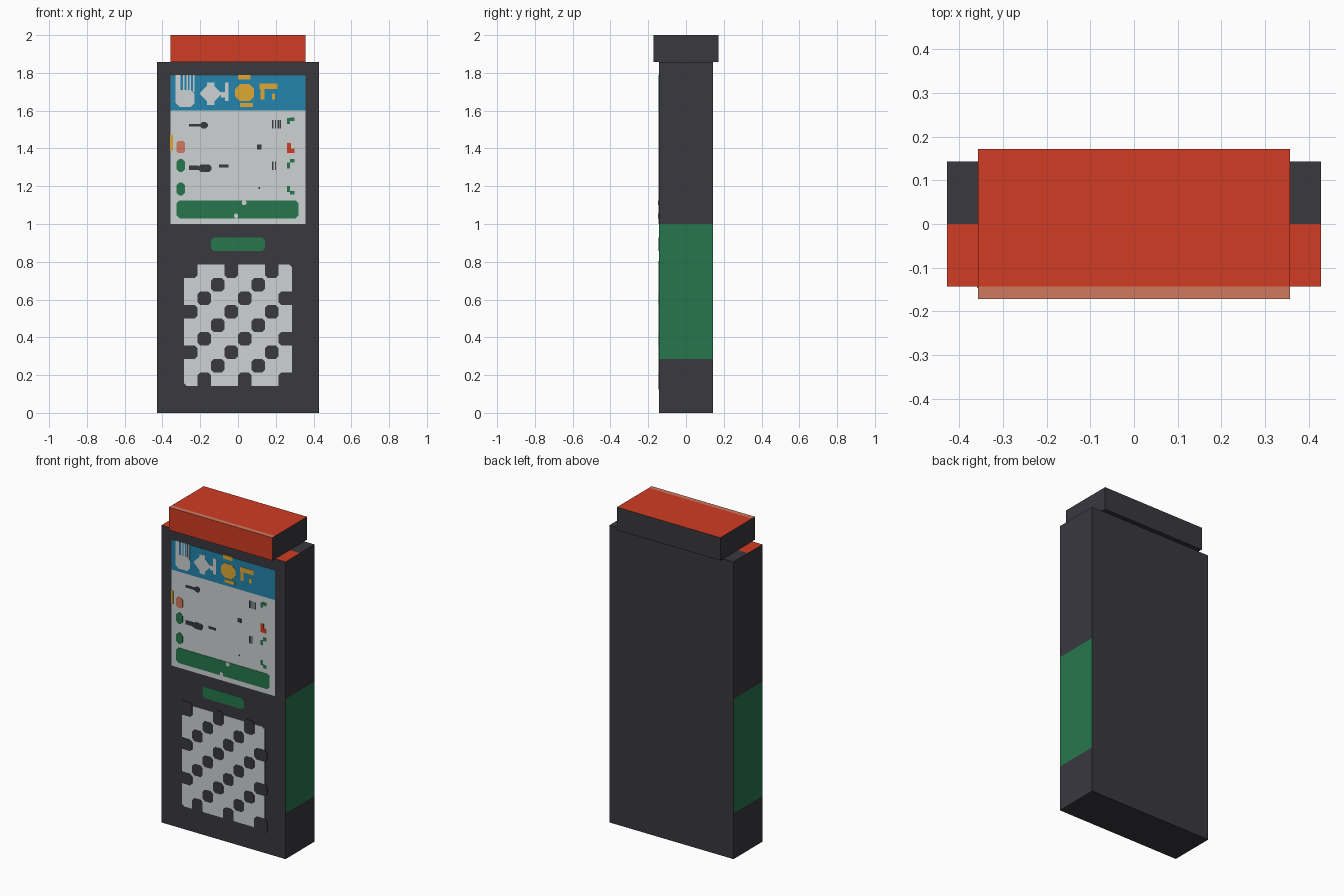
import bpy
import bmesh
from mathutils import Vector

cube = bpy.data.objects.get("Cube")
if cube:
    bpy.data.objects.remove(cube, do_unlink=True)

U = 1 / 14            # the design sits on a grid of this size
FRONT = -2 * U        # front surface of the body


def material(name, hex_colour):
    channels = [int(hex_colour[i:i + 2], 16) / 255 for i in (0, 2, 4)]
    linear = [((c + 0.055) / 1.055) ** 2.4 for c in channels] + [1]
    mat = bpy.data.materials.new(name)
    mat.diffuse_color = linear
    mat.use_nodes = True
    node = next(n for n in mat.node_tree.nodes if n.type == 'BSDF_PRINCIPLED')
    node.inputs["Base Color"].default_value = linear
    return mat


CHARCOAL = material("charcoal", "39383F")
RED = material("red", "D03C23")
SALMON = material("salmon", "D07860")
WHITE = material("pale grey", "CDD2D2")
BLUE = material("blue", "2384AD")
GREEN = material("green", "26774D")
ORANGE = material("orange", "DFA832")


def finish(name, bm, mats):
    bmesh.ops.recalc_face_normals(bm, faces=bm.faces)
    mesh = bpy.data.meshes.new(name)
    bm.to_mesh(mesh)
    bm.free()
    for mat in mats:
        mesh.materials.append(mat)
    obj = bpy.data.objects.new(name, mesh)
    bpy.context.collection.objects.link(obj)
    return obj


def block(name, half_x, half_y, bottom, top, cuts, mats, rule):
    """Box cut by planes (point, normal), coloured by rule(centre, normal)."""
    bm = bmesh.new()
    bmesh.ops.create_cube(bm, size=1)
    for v in bm.verts:
        v.co = Vector((v.co.x * 2 * half_x, v.co.y * 2 * half_y,
                       bottom + (v.co.z + 0.5) * (top - bottom)))
    for point, normal in cuts:
        bmesh.ops.bisect_plane(bm, geom=bm.verts[:] + bm.edges[:] + bm.faces[:],
                               plane_co=point, plane_no=normal)
    bmesh.ops.recalc_face_normals(bm, faces=bm.faces)
    for f in bm.faces:
        f.material_index = rule(f.calc_center_median(), f.normal)
    return finish(name, bm, mats)


def plates(name, mat, layer, shapes, corner=0.0):
    """Thin front plates; each shape is left, right, bottom, top."""
    bm = bmesh.new()
    depth = 0.002 * layer
    for x0, x1, z0, z1 in shapes:
        c = corner
        if c:
            outline = [(x0 + c, z0), (x1 - c, z0), (x1, z0 + c), (x1, z1 - c),
                       (x1 - c, z1), (x0 + c, z1), (x0, z1 - c), (x0, z0 + c)]
        else:
            outline = [(x0, z0), (x1, z0), (x1, z1), (x0, z1)]
        face = bm.faces.new([bm.verts.new((x, FRONT, z)) for x, z in outline])
        moved = bmesh.ops.extrude_face_region(bm, geom=[face])["geom"]
        for v in moved:
            if isinstance(v, bmesh.types.BMVert):
                v.co.y -= depth
    return finish(name, bm, [mat])


# Body: green side bands, red front half of the top
UP = Vector((0, 0, 1))
BACK = Vector((0, 1, 0))


def body_rule(c, n):
    if abs(n.x) > 0.9 and 4 * U < c.z < 14 * U:
        return 1
    return 2 if n.z > 0.9 and c.y < 0 else 0


block("body", 6 * U, 2 * U, 0, 26 * U,
      [(UP * 4 * U, UP), (UP * 14 * U, UP), (Vector(), BACK)],
      [CHARCOAL, GREEN, RED], body_rule)


# Cap: red front and top, salmon strip along the front of the top
def cap_rule(c, n):
    if n.z > 0.9:
        return 2 if c.y < FRONT else 1
    return 1 if n.y < -0.9 else 0


block("cap", 5 * U, 2.4 * U, 26 * U, 28 * U, [(BACK * FRONT, BACK)],
      [CHARCOAL, RED, SALMON], cap_rule)

# Screen
plates("screen", WHITE, 1, [(-5 * U, 5 * U, 14 * U, 22.4 * U)])
plates("screen_header", BLUE, 1, [(-5 * U, 5 * U, 22.4 * U, 25 * U)])

# Header icons
plates("hand_icon_palm", WHITE, 2, [(-0.33, -0.23, 1.62, 1.71)], 0.02)
plates("hand_icon_fingers", WHITE, 2,
       [(-0.33, -0.305, 1.66, 1.79)]
       + [(x, x + 0.008, 1.7, 1.79) for x in (-0.29, -0.273, -0.256, -0.239)])
plates("fish_icon_body", WHITE, 2, [(-0.2, -0.09, 1.65, 1.73)], 0.035)
plates("fish_icon_fins", WHITE, 2,
       [(-0.165, -0.125, 1.63, 1.75), (-0.09, -0.07, 1.67, 1.7),
        (-0.07, -0.05, 1.65, 1.75)])
plates("figure_icon_body", ORANGE, 2, [(-0.015, 0.085, 1.65, 1.74)], 0.025)
plates("figure_icon_bars", ORANGE, 2,
       [(0, 0.065, 1.765, 1.79), (0.01, 0.08, 1.62, 1.64)])
plates("tap_icon", ORANGE, 2,
       [(0.115, 0.21, 1.715, 1.745), (0.12, 0.14, 1.66, 1.715),
        (0.18, 0.195, 1.66, 1.69)])

# Screen rows: badges on the left, dark text, marks on the right
plates("edge_tab", ORANGE, 2, [(-0.36, -0.345, 1.39, 1.47)])
plates("salmon_badge", SALMON, 2, [(-0.325, -0.28, 1.375, 1.44)], 0.01)
plates("green_badges", GREEN, 2,
       [(-0.325, -0.28, z, z + 0.07) for z in (1.15, 1.275)], 0.015)
plates("text_blobs", CHARCOAL, 2,
       [(-0.2, -0.16, 1.505, 1.54), (-0.21, -0.14, 1.275, 1.315)], 0.012)
plates("text_lines", CHARCOAL, 2,
       [(-0.26, -0.2, 1.515, 1.53), (-0.26, -0.21, 1.285, 1.31),
        (-0.1, -0.05, 1.3, 1.315), (0.1, 0.125, 1.395, 1.42),
        (0.108, 0.116, 1.185, 1.195)])
plates("text_bars", CHARCOAL, 2,
       [(x, x + 0.007, 1.505, 1.55) for x in (0.18, 0.195, 0.21, 0.22)]
       + [(x, x + 0.007, 1.285, 1.33) for x in (0.18, 0.195)])
plates("green_marks", GREEN, 2,
       [(0.26, 0.275, z, z + 0.03) for z in (1.53, 1.295, 1.17)]
       + [(0.275, 0.3, z, z + 0.02) for z in (1.545, 1.325, 1.155)])
plates("red_mark", RED, 2,
       [(0.26, 0.28, 1.375, 1.43), (0.28, 0.3, 1.375, 1.4)])

# Long green button with pale specks, and the pill below the screen
plates("screen_button", GREEN, 2, [(-0.325, 0.32, 1.03, 1.125)], 0.015)
plates("button_specks", WHITE, 3,
       [(-0.02, 0, 1.03, 1.055), (0.02, 0.045, 1.1, 1.125)], 0.006)
plates("pill_button", GREEN, 1, [(-2 * U, 2 * U, 12 * U, 13 * U)], 0.015)

# Keypad: pale panel with diagonal rows of dark rounded holes
COLS, ROWS = 8, 9
plates("keypad", WHITE, 1, [(-4 * U, 4 * U, 2 * U, 11 * U)], 0.015)
holes = []
for row in range(ROWS):
    for col in range(COLS):
        if (row + col) % 3:
            continue
        x0, z1 = (col - 4) * U, (11 - row) * U
        # Border holes run out past the panel edge
        holes.append((x0 - U / 4 * (col == 0), x0 + U + U / 4 * (col == COLS - 1),
                      z1 - U - U / 4 * (row == ROWS - 1), z1 + U / 4 * (row == 0)))
plates("keypad_holes", CHARCOAL, 2, holes, 0.015)
